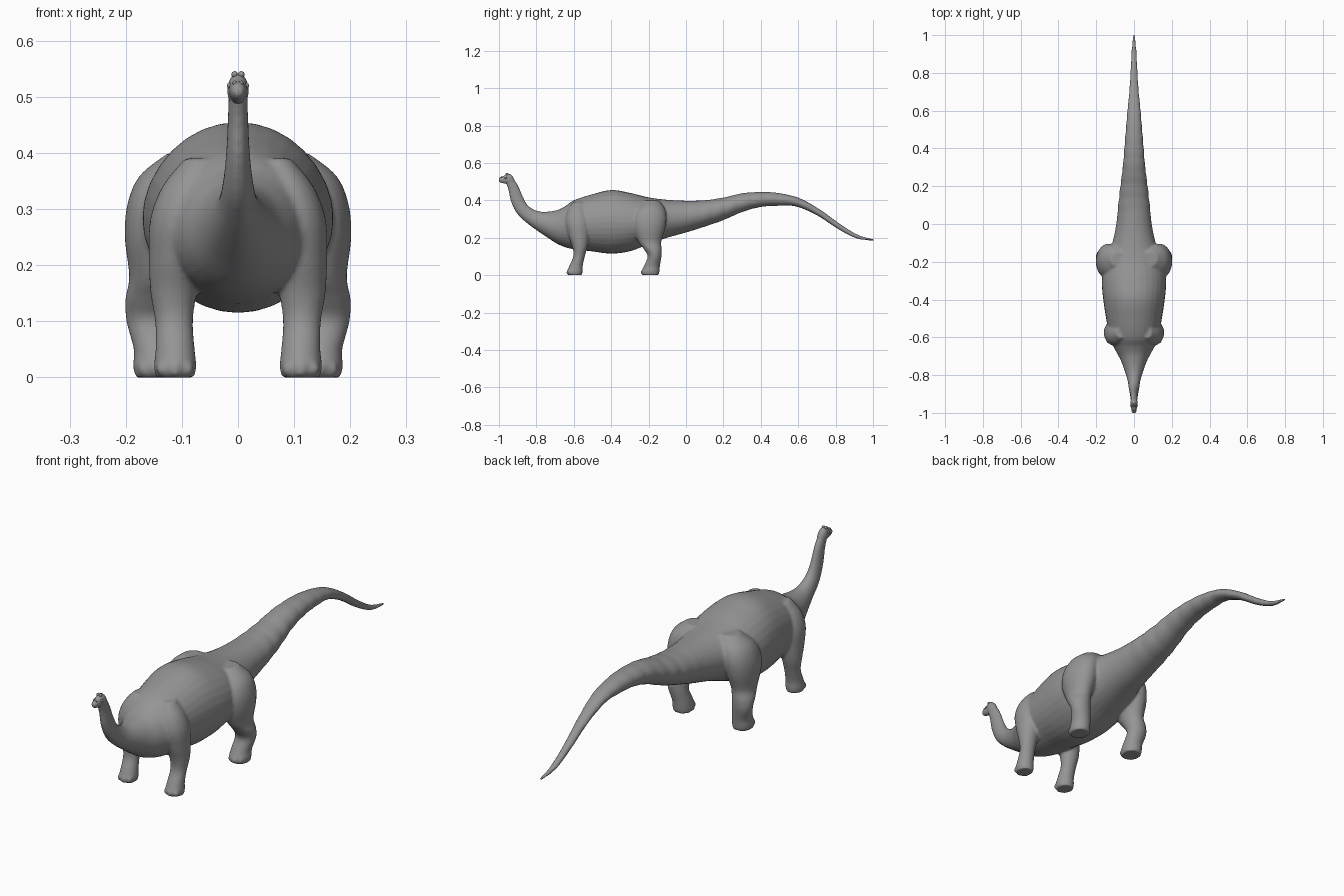
import bpy, bmesh, math
from mathutils import Vector

cube = bpy.data.objects.get("Cube")
if cube:
    bpy.data.objects.remove(cube)

skin = bpy.data.materials.new("stone grey skin")
skin.use_nodes = True
grey = (0.3, 0.3, 0.3, 1)
skin.diffuse_color = grey
skin.node_tree.nodes["Principled BSDF"].inputs["Base Color"].default_value = grey


def spline(rows, steps):
    """Resample rows of numbers with a Catmull-Rom curve."""
    rows = [Vector(r) for r in rows]
    out = []
    for i in range(len(rows) - 1):
        a, b = rows[max(i - 1, 0)], rows[i]
        c, d = rows[i + 1], rows[min(i + 2, len(rows) - 1)]
        for s in range(steps):
            t = s / steps
            out.append(b + (c - a) * (t / 2)
                       + (a - b * 2.5 + c * 2 - d / 2) * t ** 2
                       + ((b - c) * 1.5 + (d - a) / 2) * t ** 3)
    return out + [rows[-1]]


def loft(bm, rings):
    """Skin closed rings of points and cap both ends."""
    loops = [[bm.verts.new(p) for p in ring] for ring in rings]
    for lo, hi in zip(loops, loops[1:]):
        for i in range(len(lo)):
            j = (i + 1) % len(lo)
            bm.faces.new((lo[i], lo[j], hi[j], hi[i]))
    bm.faces.new(loops[0][::-1])
    bm.faces.new(loops[-1])


def spine_rings(rows, steps, sides=32):
    """Rows: top y, top z, bottom y, bottom z, half width."""
    rings = []
    for ty, tz, by, bz, w in spline(rows, steps):
        mid = Vector((0, (ty + by) / 2, (tz + bz) / 2))
        up = Vector((0, (ty - by) / 2, (tz - bz) / 2))
        # shallow scallops along the tail
        if 0 < ty < 0.75:
            fold = 1 + 0.05 * abs(math.sin(ty * math.pi / 0.07)) * min(1, ty * 6)
            w *= fold
            up *= 1 + (fold - 1) * 0.4
        ring = []
        for k in range(sides):
            a = math.tau * k / sides
            ring.append(mid + up * math.sin(a) + Vector((w * math.cos(a), 0, 0)))
        rings.append(ring)
    return rings


def leg_rings(rows, side, sides=24):
    """Rows: z, centre x, centre y, half width, half length."""
    rings = []
    for z, x, y, rx, ry in spline(rows, 5):
        angles = [math.tau * k / sides for k in range(sides)]
        rings.append([Vector((side * (x + rx * math.cos(a)), y + ry * math.sin(a), z))
                      for a in angles])
    return rings


def ball(bm, centre, size):
    made = bmesh.ops.create_uvsphere(bm, u_segments=14, v_segments=8, radius=1)["verts"]
    bmesh.ops.scale(bm, vec=size, verts=made)
    bmesh.ops.translate(bm, vec=centre, verts=made)


def finish(name, bm):
    bmesh.ops.recalc_face_normals(bm, faces=bm.faces)
    mesh = bpy.data.meshes.new(name)
    bm.to_mesh(mesh)
    bm.free()
    mesh.materials.append(skin)
    mesh.shade_smooth()
    obj = bpy.data.objects.new(name, mesh)
    bpy.context.collection.objects.link(obj)
    return obj


# neck and trunk, then tail
trunk = [
    (-.93, .53, -.965, .5, .017), (-.895, .475, -.95, .455, .018),
    (-.87, .415, -.935, .39, .021), (-.84, .368, -.9, .325, .027),
    (-.78, .34, -.84, .27, .038), (-.7, .345, -.75, .207, .068),
    (-.65, .366, -.68, .163, .1), (-.6, .4, -.61, .14, .128),
    (-.51, .43, -.51, .128, .146), (-.4, .455, -.4, .115, .163),
    (-.3, .44, -.3, .128, .17), (-.2, .416, -.2, .165, .155),
    (-.1, .403, -.1, .2, .115)]
tail = [
    (0, .398, 0, .228, .094), (.1, .4, .1, .26, .082),
    (.2, .414, .2, .295, .07), (.3, .437, .3, .338, .058),
    (.4, .444, .4, .365, .05), (.5, .438, .5, .371, .042),
    (.61, .41, .59, .367, .034), (.72, .348, .7, .32, .024),
    (.83, .27, .81, .248, .018), (.92, .216, .91, .197, .013),
    (1.005, .193, 1.005, .183, .005)]
front_leg = [
    (0, .112, -.593, .034, .037), (.02, .112, -.594, .038, .041),
    (.05, .112, -.588, .035, .036), (.1, .114, -.572, .034, .031),
    (.15, .115, -.567, .041, .04), (.21, .112, -.572, .047, .055),
    (.28, .104, -.578, .053, .066), (.34, .088, -.58, .047, .055),
    (.39, .07, -.575, .025, .03)]
hind_leg = [
    (0, .143, -.189, .04, .044), (.02, .144, -.19, .043, .048),
    (.05, .145, -.182, .041, .043), (.1, .155, -.168, .044, .037),
    (.14, .154, -.178, .047, .048), (.18, .146, -.194, .048, .062),
    (.25, .14, -.198, .062, .087), (.31, .132, -.196, .065, .092),
    (.36, .112, -.19, .063, .075), (.4, .08, -.185, .045, .04)]

bm = bmesh.new()
loft(bm, spine_rings(trunk + tail, 8))
for side in (-1, 1):
    for rows in (front_leg, hind_leg):
        loft(bm, leg_rings(rows, side))
        # three rounded toes at the front of the foot
        z, x, y, rx, ry = rows[1]
        for k in (-1, 0, 1):
            ball(bm, (side * (x + k * 0.022), y - ry * (0.88 - 0.2 * abs(k)), 0.015),
                 (0.012, 0.01, 0.014))
body = finish("body_with_legs", bm)

# fuse the limbs into the trunk and soften the joins
fuse = body.modifiers.new("fuse", "REMESH")
fuse.mode = "VOXEL"
fuse.voxel_size = 0.006
fuse.use_smooth_shade = True
soften = body.modifiers.new("soften", "SMOOTH")
soften.factor = 0.5
soften.iterations = 4

# small head with a domed brow
bm = bmesh.new()
head = [
    (-1, .516, -1, .503, .007), (-.992, .525, -.992, .496, .012),
    (-.975, .53, -.975, .491, .015), (-.958, .541, -.96, .488, .017),
    (-.94, .54, -.95, .483, .019), (-.925, .525, -.94, .48, .017),
    (-.915, .505, -.94, .475, .015)]
loft(bm, spine_rings(head, 4, 20))
finish("head", bm)

# brow crest, eyes and nostrils
for name, x, y, z, r in (("brow_crest", .006, -.957, .54, .006),
                         ("eye", .015, -.963, .52, .005),
                         ("nostril_bump", .006, -.985, .525, .004)):
    bm = bmesh.new()
    for side in (-1, 1):
        ball(bm, (side * x, y, z), (r, r * 1.4, r))
    finish(name, bm)
